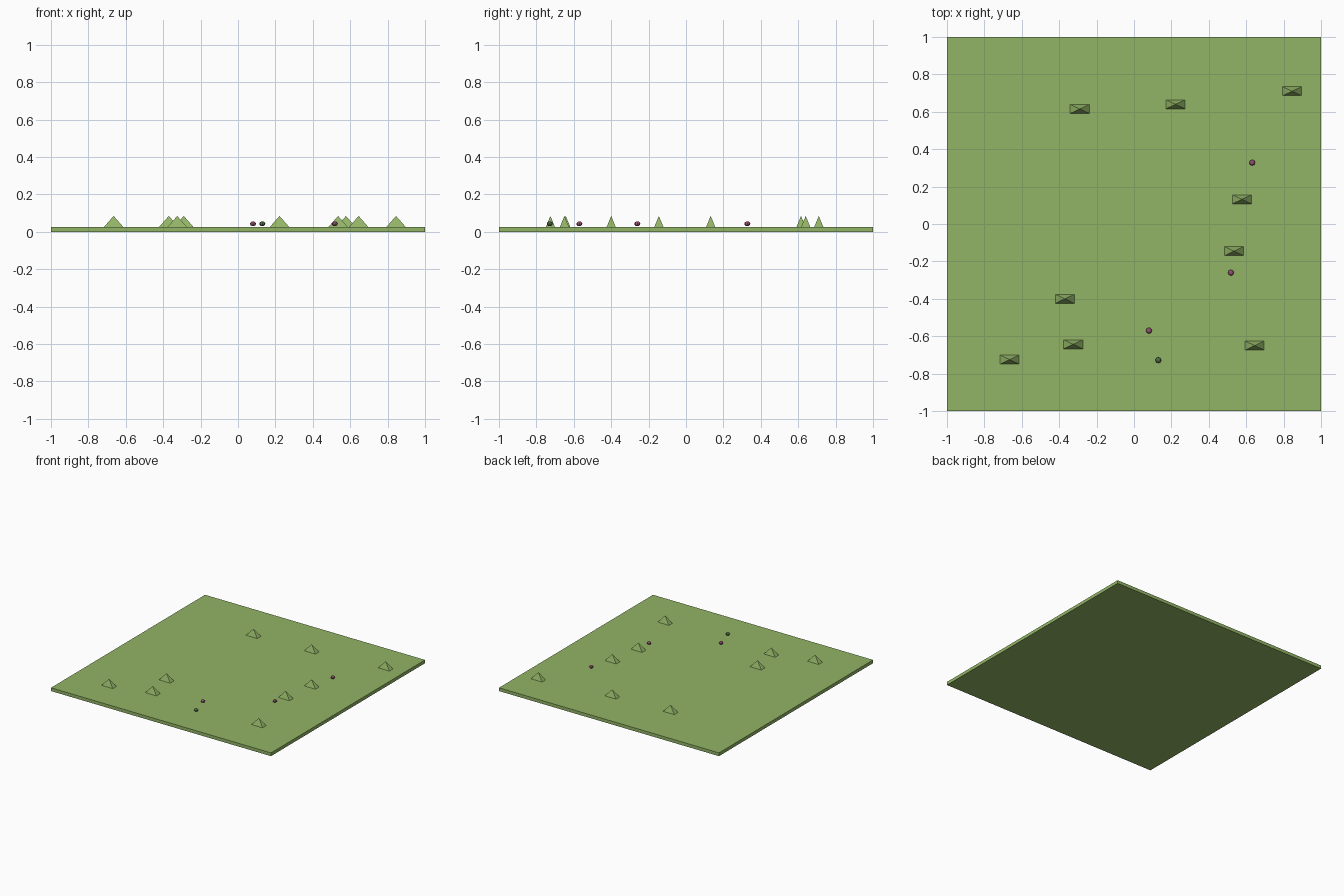
import bpy, bmesh
from mathutils import Matrix

if "Cube" in bpy.data.objects:
    bpy.data.objects.remove(bpy.data.objects["Cube"])

TOP = 0.027  # height of the ground surface


def material(name, colour):
    m = bpy.data.materials.new(name)
    m.diffuse_color = (*colour, 1)
    m.use_nodes = True
    m.node_tree.nodes["Principled BSDF"].inputs["Base Color"].default_value = m.diffuse_color
    return m


GRASS = material("grass green", (0.29, 0.46, 0.135))
PINK = material("dusty pink", (0.30, 0.08, 0.17))
LEAF = material("dark green", (0.08, 0.15, 0.06))


def add(name, bm, mat, loc):
    mesh = bpy.data.meshes.new(name)
    bm.to_mesh(mesh)
    bm.free()
    mesh.materials.append(mat)
    ob = bpy.data.objects.new(name, mesh)
    ob.location = loc
    bpy.context.collection.objects.link(ob)


# Ground slab
bm = bmesh.new()
bmesh.ops.create_cube(bm, size=1, matrix=Matrix.Diagonal((2, 2, TOP, 1)))
add("ground", bm, GRASS, (0, 0, TOP / 2))

# Grass tufts: four-sided pyramids, wider than deep
tufts = [(-0.665, -0.725), (-0.37, -0.40), (-0.325, -0.643),
         (-0.29, 0.615), (0.222, 0.64), (0.845, 0.71),
         (0.577, 0.132), (0.535, -0.145), (0.645, -0.65)]
for x, y in tufts:
    bm = bmesh.new()
    base = [bm.verts.new((sx * 0.051, sy * 0.024, 0))
            for sx, sy in ((-1, -1), (1, -1), (1, 1), (-1, 1))]
    apex = bm.verts.new((0, 0, 0.058))
    bm.faces.new(base[::-1])
    for i in range(4):
        bm.faces.new((base[i], base[(i + 1) % 4], apex))
    add("grass_tuft", bm, GRASS, (x, y, TOP))

# Small blossoms and one bud: slightly flattened faceted balls
for name, mat, x, y in (("blossom", PINK, 0.08, -0.57),
                        ("blossom", PINK, 0.518, -0.26),
                        ("blossom", PINK, 0.632, 0.328),
                        ("bud", LEAF, 0.13, -0.728)):
    bm = bmesh.new()
    bmesh.ops.create_uvsphere(bm, u_segments=8, v_segments=6, radius=0.016,
                              matrix=Matrix.Diagonal((1, 1, 0.8, 1)))
    add(name, bm, mat, (x, y, 0.043))
